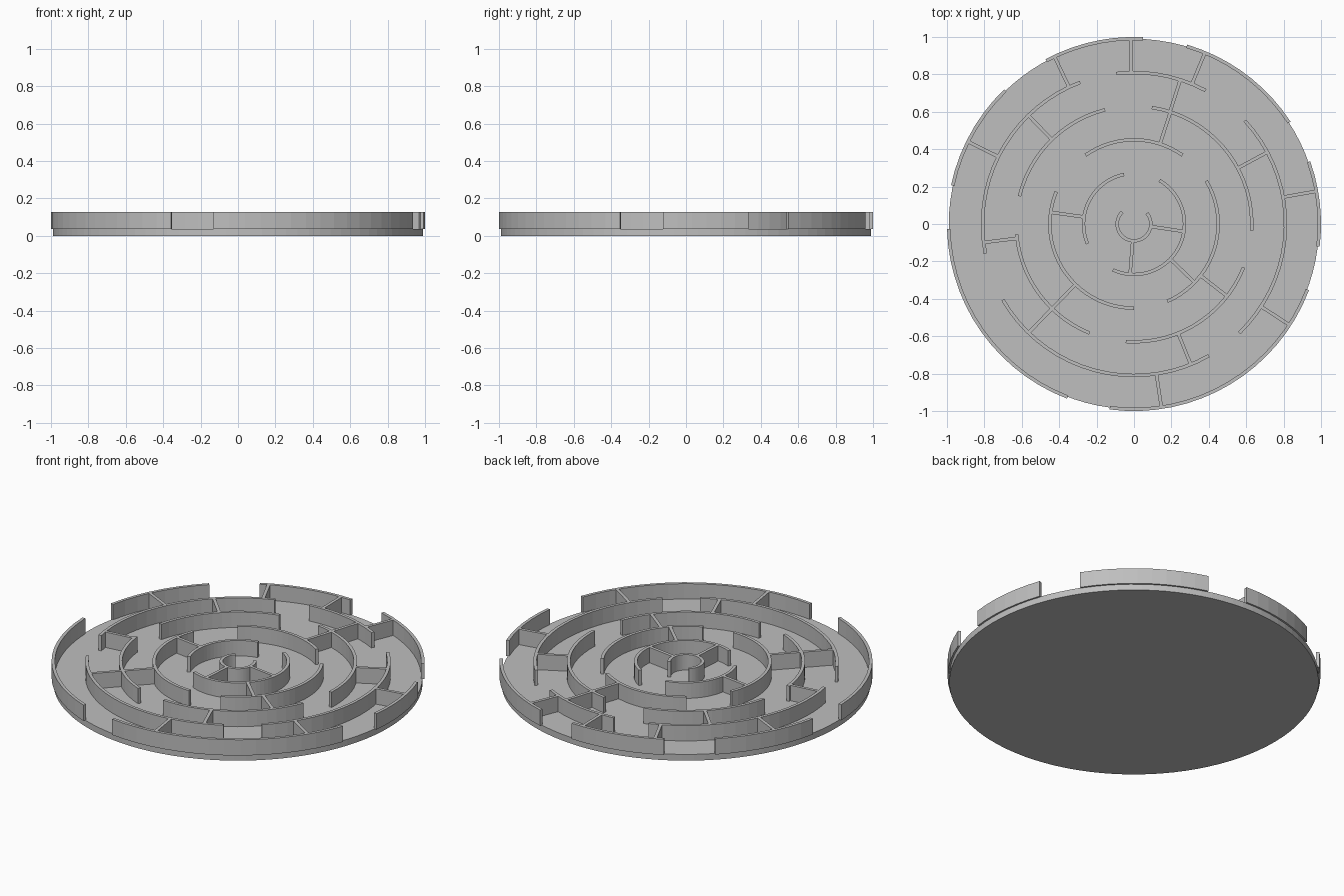
import bpy, bmesh
from math import radians, cos, sin, ceil

cube = bpy.data.objects.get("Cube")
if cube:
    bpy.data.objects.remove(cube, do_unlink=True)

BASE_TOP, WALL_BOTTOM, WALL_TOP = 0.037, 0.035, 0.128
HALF = 0.009                       # half the wall thickness
RADII = [0.09, 0.27, 0.45, 0.63, 0.81, 0.991]

grey = bpy.data.materials.new("light grey")
grey.use_nodes = True
grey.diffuse_color = (0.52, 0.52, 0.52, 1)
grey.node_tree.nodes["Principled BSDF"].inputs["Base Color"].default_value = grey.diffuse_color


def finish(bm, name):
    bmesh.ops.recalc_face_normals(bm, faces=bm.faces[:])
    mesh = bpy.data.meshes.new(name)
    bm.to_mesh(mesh)
    bm.free()
    mesh.materials.append(grey)
    obj = bpy.data.objects.new(name, mesh)
    bpy.context.collection.objects.link(obj)
    return obj


def sweep(name, sections):
    """Loft a solid through rectangular sections given as (inner xy, outer xy)."""
    bm = bmesh.new()
    loops = [[bm.verts.new((*p, z)) for p, z in
              ((a, WALL_BOTTOM), (b, WALL_BOTTOM), (b, WALL_TOP), (a, WALL_TOP))]
             for a, b in sections]
    for u, v in zip(loops, loops[1:]):
        for i in range(4):
            j = (i + 1) % 4
            bm.faces.new((u[i], u[j], v[j], v[i]))
    bm.faces.new(loops[0])
    bm.faces.new(loops[-1])
    return finish(bm, name)


def arc_wall(name, radius, start, end):
    steps = max(2, ceil((end - start) / 5))
    sections = []
    for i in range(steps + 1):
        a = radians(start + (end - start) * i / steps)
        sections.append([(r * cos(a), r * sin(a)) for r in (radius - HALF, radius + HALF)])
    sweep(name, sections)


def spoke_wall(name, r0, r1, angle):
    c, s = cos(radians(angle)), sin(radians(angle))
    sweep(name, [[(r * c - w * s, r * s + w * c) for w in (-HALF, HALF)] for r in (r0, r1)])


# Round base plate
bm = bmesh.new()
bmesh.ops.create_cone(bm, cap_ends=True, segments=96, radius1=0.99, radius2=0.99, depth=BASE_TOP)
bmesh.ops.translate(bm, verts=bm.verts[:], vec=(0, 0, BASE_TOP / 2))
finish(bm, "base_plate")

# Curved walls: start and end angle of every arc, from the inner ring out
ARCS = [
    [(134, 400)],
    [(101.4, 203), (245.2, 419.7)],
    [(54.8, 125.2), (157.4, 270), (293.3, 390.8)],
    [(104.2, 166.4), (185.1, 247.9), (266, 338.4), (356.8, 441.3)],
    [(61.8, 96.7), (110.8, 191.2), (210, 299.6), (314, 403)],
    [(87.2, 118.2), (134, 168), (181.5, 249), (262.5, 339.3), (353, 379.6), (33.2, 73.5)],
]
for ring, arcs in enumerate(ARCS):
    for n, (start, end) in enumerate(arcs):
        arc_wall(f"ring_{ring + 1}_wall_{n + 1}", RADII[ring], start, end)

# Straight walls joining each ring to the next one out
SPOKES = [
    [265.5, 351.5],
    [172, 316],
    [72, 225.9, 322.2],
    [28.3, 72.2, 134.2, 187, 225.9, 292],
    [10.2, 67.5, 91, 115.4, 153.6, 278.5, 327],
]
for gap, angles in enumerate(SPOKES):
    for n, angle in enumerate(angles):
        spoke_wall(f"spoke_{gap + 1}_wall_{n + 1}", RADII[gap], RADII[gap + 1], angle)
